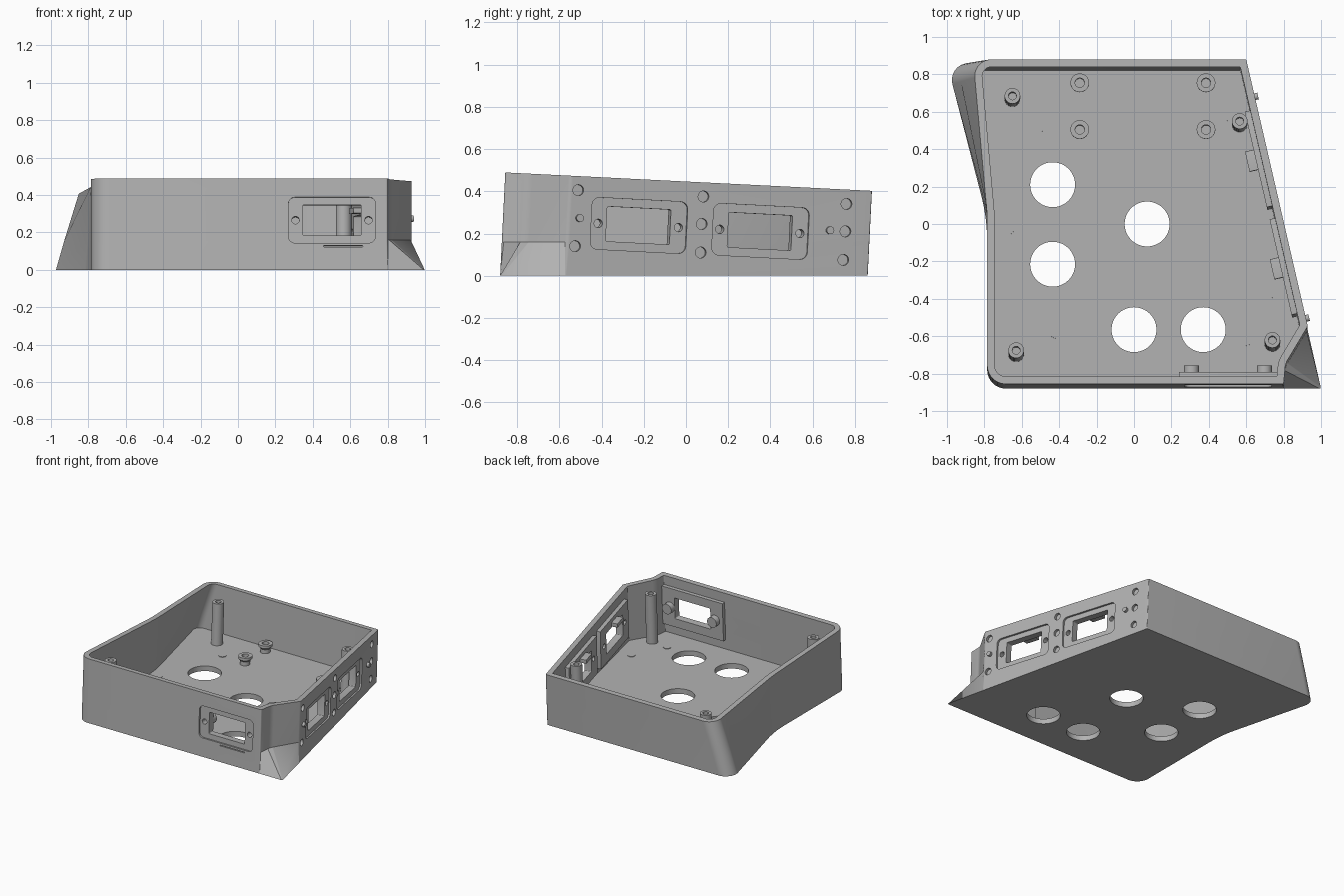
import bpy, bmesh, math
from mathutils import Vector, Matrix

cube = bpy.data.objects.get("Cube")
if cube:
    bpy.data.objects.remove(cube)

grey = bpy.data.materials.new("plain_grey")
grey.use_nodes = True
COLOUR = (0.45, 0.45, 0.45, 1)
grey.diffuse_color = COLOUR
grey.node_tree.nodes["Principled BSDF"].inputs["Base Color"].default_value = COLOUR

LEAN = 0.05      # walls lean back, square to the sloping rim
WALL = 0.04
FLOOR = 0.04
UP = Vector((0, LEAN, 1))


def rim_height(y):
    return 0.445 - LEAN * y


def make(name, bm, smooth=True):
    bmesh.ops.recalc_face_normals(bm, faces=bm.faces)
    mesh = bpy.data.meshes.new(name)
    bm.to_mesh(mesh)
    bm.free()
    mesh.materials.append(grey)
    ob = bpy.data.objects.new(name, mesh)
    bpy.context.collection.objects.link(ob)
    return ob


def bridge(bm, rings):
    """Join equal rings of points into a closed solid."""
    loops = [[bm.verts.new(p) for p in ring] for ring in rings]
    n = len(loops[0])
    for a, b in zip(loops, loops[1:]):
        for i in range(n):
            j = (i + 1) % n
            bm.faces.new((a[i], a[j], b[j], b[i]))
    bm.faces.new(loops[0][::-1])
    bm.faces.new(loops[-1])


def lathe(bm, matrix, profile, sides=32):
    """Revolve (radius, height) pairs around the local z axis."""
    angles = [2 * math.pi * i / sides for i in range(sides)]
    bridge(bm, [[matrix @ Vector((r * math.cos(a), r * math.sin(a), h)) for a in angles]
                for r, h in profile])


def slab(bm, matrix, w, h, near, far, x=0, z=0, radius=0.002):
    """Rounded rectangle in local xz, from depth near to far."""
    pts = []
    for k, (sx, sz) in enumerate(((1, 1), (-1, 1), (-1, -1), (1, -1))):
        for s in range(6):
            a = math.pi / 2 * (k + s / 5)
            pts.append((x + sx * (w / 2 - radius) + radius * math.cos(a),
                        z + sz * (h / 2 - radius) + radius * math.sin(a)))
    bridge(bm, [[matrix @ Vector((px, d, pz)) for px, pz in pts] for d in (near, far)])


def rod(bm, matrix, r, near, far, x=0, z=0):
    """Cylinder running along the local depth axis."""
    turn = Matrix.Translation((x, 0, z)) @ Matrix.Rotation(-math.pi / 2, 4, 'X')
    lathe(bm, matrix @ turn, [(r, near), (r, far)])


# Outline corners: floor point, rim point, radius, whether the cut stays upright above the toe
CORNERS = [
    ((-0.785, -0.88), (-0.785, -0.88), 0.10, False),
    ((0.80, -0.88), (0.80, -0.88), 0.01, True),
    ((1.0, -0.88), (0.81, -0.77), 0.10, True),
    ((0.929, -0.57), (0.929, -0.57), 0.03, True),
    ((0.60, 0.86), (0.60, 0.86), 0.005, False),
    ((-1.0, 0.86), (-0.86, 0.86), 0.09, False),
    ((-0.785, 0.03), (-0.785, 0.03), 1.0, False),
]


def outline(f, inset=0.0, toe=False, z=None):
    """Rounded outline at fraction f of the height; z None means the rim."""
    pts, radii = [], []
    for low, high, r, upright in CORNERS:
        g = 0 if toe else 1 if upright else f
        pts.append(Vector(low).lerp(Vector(high), g))
        radii.append(0.004 if toe and upright else r)
    n = len(pts)
    dirs = [(pts[(i + 1) % n] - pts[i]).normalized() for i in range(n)]
    moved, turns = [], []
    for i in range(n):
        a, b = dirs[i - 1], dirs[i]
        na, nb = Vector((-a.y, a.x)), Vector((-b.y, b.x))
        moved.append(pts[i] + (na + nb) * inset / (1 + na.dot(nb)))
        turns.append(math.atan2(a.x * b.y - a.y * b.x, a.dot(b)))
    ring = []
    for p, a, b, turn, r in zip(moved, dirs[-1:] + dirs[:-1], dirs, turns, radii):
        r = max(r - inset * (1 if turn > 0 else -1), 0.006)
        reach = max(r * math.tan(abs(turn) / 2), 0.003)
        p0, p2, w = p - a * reach, p + b * reach, math.cos(turn / 2)
        for s in range(11):
            t = s / 10
            k0, k1, k2 = (1 - t) ** 2, 2 * w * t * (1 - t), t * t
            q = (p0 * k0 + p * k1 + p2 * k2) / (k0 + k1 + k2)
            h = rim_height(q.y) if z is None else z
            ring.append(Vector((q.x, q.y, 0)) + UP * h)
    return ring


# Shell: floor and leaning walls with a flared back corner and a pointed toe
TOE = 0.16
bm = bmesh.new()
bridge(bm, [outline(0, toe=True, z=0), outline(TOE / 0.42, z=TOE), outline(1),
            outline(1, WALL), outline(TOE / 0.42, WALL, z=TOE), outline(0.1, WALL, z=FLOOR)])
shell = make("enclosure_shell", bm)


# Local frames on the walls: x along the wall, y inward, z up
def frame(origin, along, up):
    x = along.normalized()
    y = up.cross(x).normalized()
    z = x.cross(y)
    m = Matrix((x, y, z)).transposed().to_4x4()
    m.translation = origin
    return m


def side_frame(y, z):
    x = 1 - 0.4 / 1.74 * (y - LEAN * z + 0.88)
    return frame(Vector((x, y, z)), Vector((-0.4, 1.74, -0.09)), Vector((0, 0, 1)))


front = frame(Vector((0.5025, -0.867, 0.266)), Vector((1, 0, 0)), UP)
panels = {"front": front, "side_front": side_frame(-0.2225, 0.238),
          "side_back": side_frame(0.353, 0.21)}

# Cutters: shallow recesses, then openings that go through
shallow, deep = bmesh.new(), bmesh.new()
for m in panels.values():
    slab(shallow, m, 0.465, 0.245, -0.03, 0.014, radius=0.035)
    slab(deep, m, 0.31, 0.165, -0.06, 0.13, radius=0.006)
    for x in (-0.195, 0.195):
        rod(deep, m, 0.02, -0.05, 0.09, x)
slab(shallow, front, 0.21, 0.006, -0.02, 0.01, x=0.06, z=-0.14)
for y, z in ((-0.51, 0.405), (-0.525, 0.14), (0.083, 0.375), (0.075, 0.245),
             (0.07, 0.11), (0.76, 0.34), (0.755, 0.21), (0.745, 0.075)):
    rod(shallow, side_frame(y, z), 0.026, -0.02, 0.02)
for x, y in ((-0.435, 0.21), (-0.435, -0.215), (0.07, 0), (0, -0.565), (0.37, -0.565)):
    lathe(deep, Matrix.Translation((x, y, 0)), [(0.12, -0.05), (0.12, 0.08)], 64)
cut_shallow = make("recess_cutter", shallow)
cut_deep = make("opening_cutter", deep)


def cut(ob, cutter):
    mod = ob.modifiers.new("cut", 'BOOLEAN')
    mod.operation, mod.solver, mod.object = 'DIFFERENCE', 'EXACT', cutter
    bpy.context.view_layer.objects.active = ob
    bpy.ops.object.modifier_apply(modifier=mod.name)


cut(shell, cut_shallow)
cut(shell, cut_deep)

# Backing plates, screw bosses and clips behind each opening
for name, m in panels.items():
    bm = bmesh.new()
    slab(bm, m, 0.525, 0.30, 0.03, 0.068)
    cut(make(name + "_backing_plate", bm), cut_deep)
    bm = bmesh.new()
    if name == "front":
        for x in (-0.195, 0.195):
            rod(bm, m, 0.04, 0.06, 0.11, x)
        cut(make(name + "_screw_bosses", bm), cut_deep)
    else:
        slab(bm, m, 0.11, 0.03, 0.06, 0.115, z=0.105)
        make(name + "_clip", bm)

for cutter in (cut_shallow, cut_deep):
    bpy.data.objects.remove(cutter)

# Locating pins on the side wall
for name, y, z in (("front_pin", -0.505, 0.273), ("back_pin", 0.68, 0.215)):
    bm = bmesh.new()
    rod(bm, side_frame(y, z), 0.018, -0.02, 0.02)
    make(name, bm)


def leaning(x, y):
    m = Matrix.Translation((x, y, 0))
    m[1][2] = LEAN
    return m


# Tall lid posts
for i, (x, y) in enumerate(((-0.65, 0.685), (0.565, 0.55), (0.74, -0.62), (-0.63, -0.675))):
    top = rim_height(y) - 0.05
    bm = bmesh.new()
    lathe(bm, leaning(x, y - LEAN * top), [(0.042, 0.03), (0.042, top), (0.021, top), (0.021, top - 0.1)])
    make(f"lid_post_{i + 1}", bm)

# Short board standoffs
for x in (-0.29, 0.385):
    for y in (0.5, 0.75):
        bm = bmesh.new()
        lathe(bm, leaning(x, y), [(0.036, 0.03), (0.036, 0.07), (0.05, 0.085), (0.05, 0.105),
                                  (0.025, 0.105), (0.025, 0.05)])
        make("board_standoff", bm)

# Small floor discs
for x, y in ((-0.5, 0.52), (0.475, 0.565), (-0.67, -0.03), (-0.42, -0.585), (0.6, -0.625), (0.73, -0.37)):
    bm = bmesh.new()
    lathe(bm, leaning(x, y), [(0.028, 0.035), (0.028, FLOOR + 0.004)])
    make("floor_disc", bm)

# Smooth curved walls, keep sharp edges
bpy.ops.object.select_all(action='DESELECT')
for ob in bpy.context.scene.objects:
    if ob.type == 'MESH':
        ob.select_set(True)
        bpy.context.view_layer.objects.active = ob
bpy.ops.object.shade_smooth_by_angle(angle=math.radians(30))
